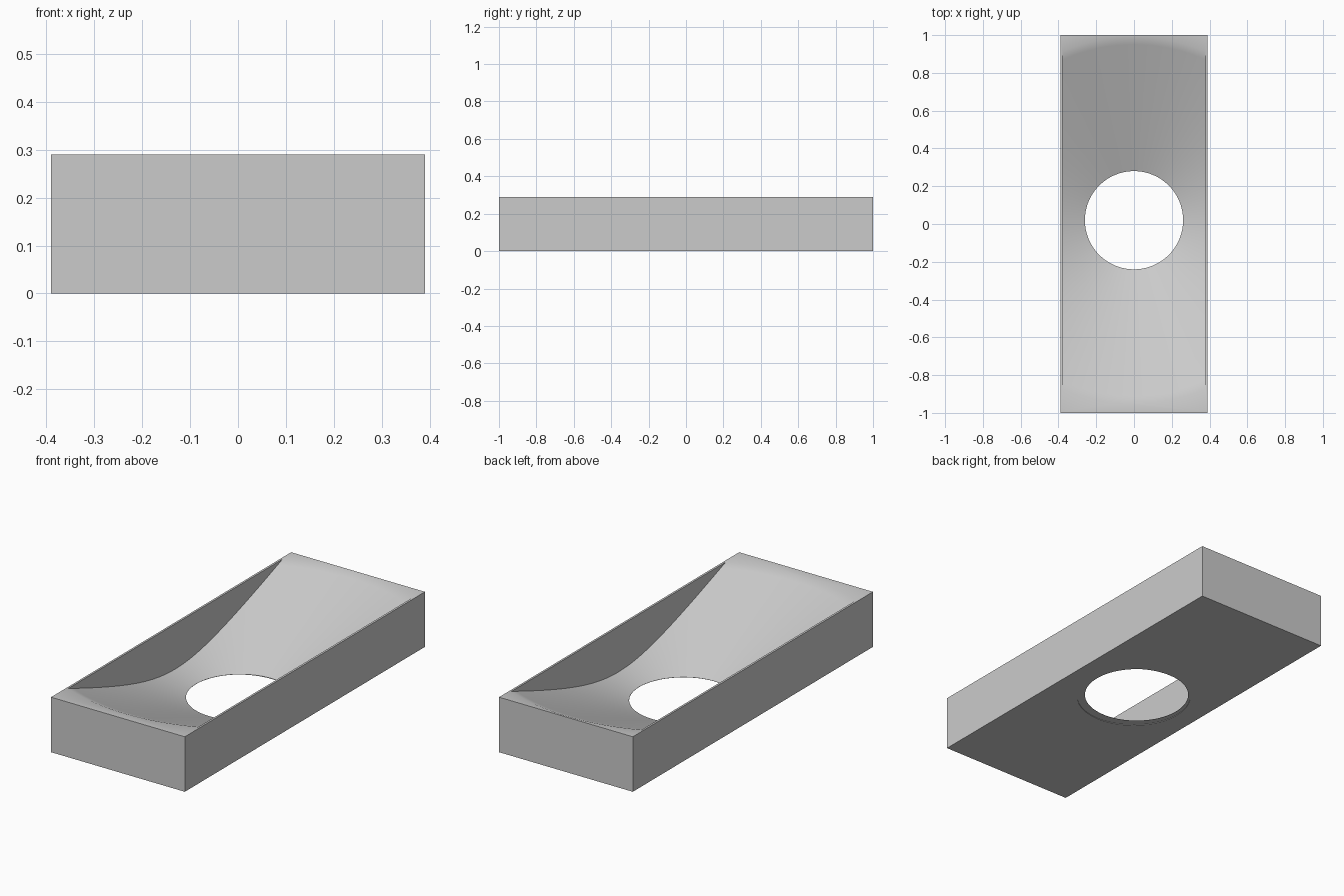
import bpy, bmesh, math
from mathutils import Matrix

cube = bpy.data.objects.get("Cube")
if cube:
    bpy.data.objects.remove(cube, do_unlink=True)

LENGTH, WIDTH, HEIGHT = 2.0, 0.78, 0.29
WALL = 0.011         # thin side walls
CENTRE_Y = 0.02      # funnel axis

grey = bpy.data.materials.new("plain_grey")
grey.use_nodes = True
grey.diffuse_color = (0.6, 0.6, 0.6, 1)
grey.node_tree.nodes["Principled BSDF"].inputs["Base Color"].default_value = (0.6, 0.6, 0.6, 1)


def new_object(name, bm, cutter=False):
    bmesh.ops.recalc_face_normals(bm, faces=bm.faces)
    mesh = bpy.data.meshes.new(name)
    bm.to_mesh(mesh)
    bm.free()
    mesh.materials.append(grey)
    obj = bpy.data.objects.new(name, mesh)
    bpy.context.collection.objects.link(obj)
    obj.hide_render = cutter
    return obj


def box(name, size, z, cutter=False):
    bm = bmesh.new()
    bmesh.ops.create_cube(bm, size=1, matrix=Matrix.Translation((0, 0, z)) @ Matrix.Diagonal((*size, 1)))
    return new_object(name, bm, cutter)


def lathe(name, profile, y, steps):
    """Closed solid turned around a vertical axis at the given y."""
    bm = bmesh.new()
    rings = []
    for r, z in profile:
        rings.append([bm.verts.new((r * math.cos(a), y + r * math.sin(a), z))
                      for a in (math.tau * i / steps for i in range(steps))])
    for low, high in zip(rings, rings[1:]):
        for i in range(steps):
            j = (i + 1) % steps
            bm.faces.new((low[i], low[j], high[j], high[i]))
    bm.faces.new(rings[0][::-1])
    bm.faces.new(rings[-1])
    return new_object(name, bm, True)


def boolean(target, tool, operation):
    mod = target.modifiers.new(tool.name, 'BOOLEAN')
    mod.object, mod.operation, mod.solver = tool, operation, 'EXACT'


def apply_modifiers(obj):
    bpy.context.view_layer.update()
    graph = bpy.context.evaluated_depsgraph_get()
    mesh = bpy.data.meshes.new_from_object(obj.evaluated_get(graph))
    obj.modifiers.clear()
    obj.data = mesh


# Straight conical funnel, narrowed to the space between the side walls
THROAT, RIM, FLOOR = 0.26, 0.97, 0.004
slope = (HEIGHT - FLOOR) / (RIM - THROAT)
cone = [(r, FLOOR + slope * (r - THROAT)) for r in (THROAT, 0.4, 0.6, 0.8, 0.93, 1.1)]
funnel = lathe("funnel_cutter", [(THROAT, -0.1)] + cone, CENTRE_Y, 128)
slot = box("slot_cutter", (WIDTH - 2 * WALL, 3, 2), 0, True)
boolean(funnel, slot, 'INTERSECT')
apply_modifiers(funnel)

# Shallow round relief around the opening underneath
relief = lathe("relief_cutter", [(0.284, -0.05), (0.284, 0.003)], -0.002, 96)

# Block with the funnel and relief removed
block = box("funnel_block", (WIDTH, LENGTH, HEIGHT), HEIGHT / 2)
boolean(block, funnel, 'DIFFERENCE')
boolean(block, relief, 'DIFFERENCE')
apply_modifiers(block)

for tool in (funnel, slot, relief):
    bpy.data.objects.remove(tool, do_unlink=True)

bpy.ops.object.select_all(action='DESELECT')
block.select_set(True)
bpy.context.view_layer.objects.active = block
bpy.ops.object.shade_smooth_by_angle(angle=math.radians(25))
